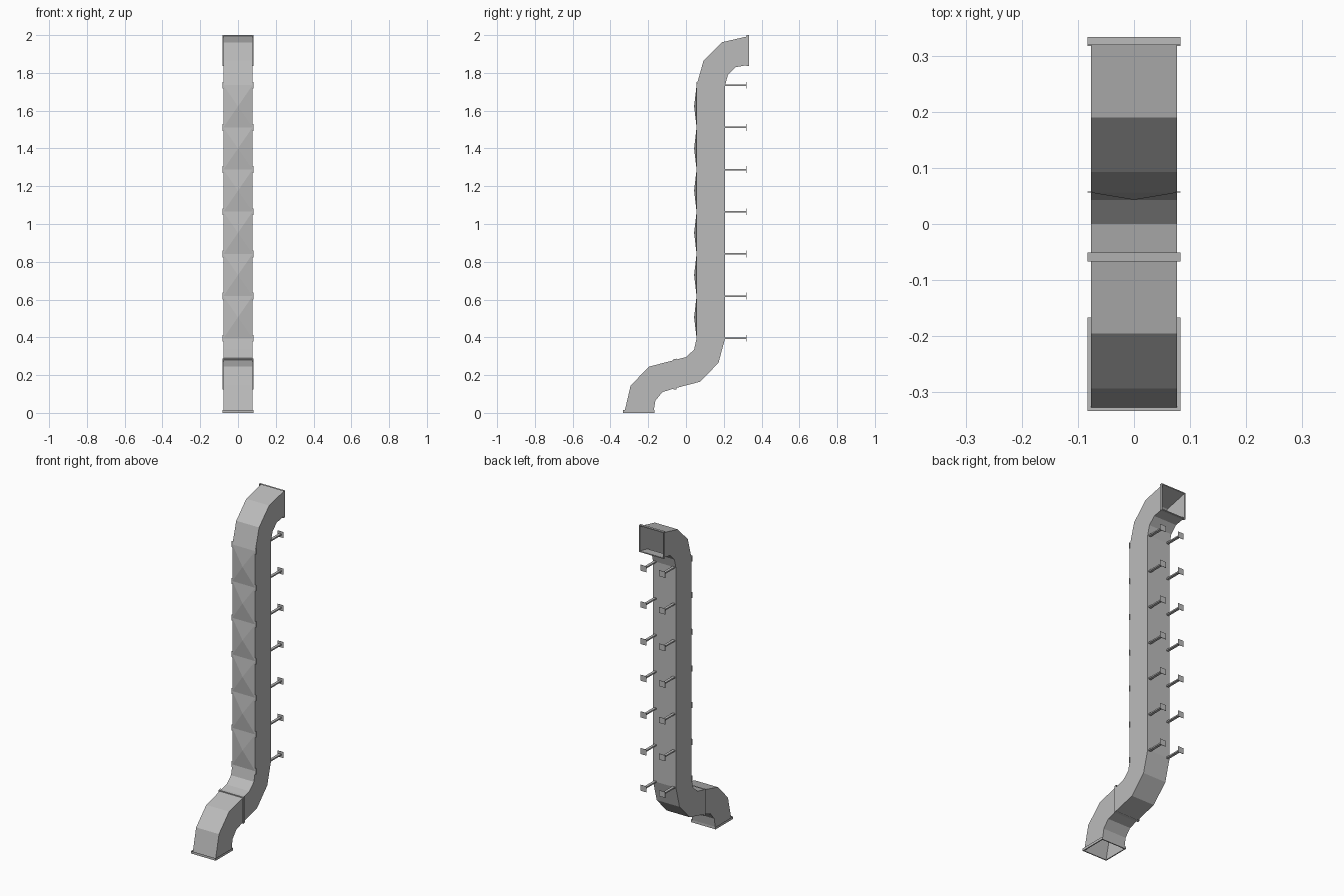
import bpy, bmesh
from mathutils import Vector

old = bpy.data.objects.get("Cube")
if old:
    bpy.data.objects.remove(old, do_unlink=True)

metal = bpy.data.materials.new("galvanised_grey")
metal.use_nodes = True
metal.diffuse_color = (0.5, 0.5, 0.5, 1)
metal.node_tree.nodes["Principled BSDF"].inputs["Base Color"].default_value = (0.5, 0.5, 0.5, 1)

HALF = 0.077     # half width of the duct
LIP = 0.006      # how far the flanges stand off the duct
LOW, HIGH, PANELS = 0.395, 1.735, 6
STEP = (HIGH - LOW) / PANELS


def finish(name, bm, normals=True):
    if normals:
        bmesh.ops.recalc_face_normals(bm, faces=bm.faces)
    mesh = bpy.data.meshes.new(name)
    bm.to_mesh(mesh)
    bm.free()
    mesh.materials.append(metal)
    obj = bpy.data.objects.new(name, mesh)
    bpy.context.collection.objects.link(obj)
    return obj


def ring(bm, front, back, half):
    """Rectangular cross-section between a front and a back (y, z) point."""
    return [bm.verts.new((x, *p)) for x, p in
            ((-half, front), (half, front), (half, back), (-half, back))]


def bridge(bm, a, b):
    for i in range(4):
        j = (i + 1) % 4
        bm.faces.new((a[i], a[j], b[j], b[i]))


# Duct: paired front and back outline points, open at both ends
front = [(-.327, 0), (-.293, .145), (-.195, .245), (-.06, .28), (0, .295), (.043, .335),
         (.056, LOW), (.056, HIGH), (.093, 1.865), (.19, 1.962), (.333, 1.995)]
back = [(-.173, 0), (-.162, .065), (-.125, .11), (-.06, .13), (.075, .165), (.172, .265),
        (.207, LOW), (.207, HIGH), (.222, 1.79), (.262, 1.83), (.333, 1.843)]
bm = bmesh.new()
rings = [ring(bm, f, b, HALF) for f, b in zip(front, back)]
for a, b in zip(rings, rings[1:]):
    bridge(bm, a, b)

# Straight front wall: swap the flat face for a column of shallow pyramids
wall = next(f for f in bm.faces if set(f.verts) == set(rings[6][:2] + rings[7][:2]))
bmesh.ops.delete(bm, geom=[wall], context='FACES_ONLY')
rows = [rings[6][:2]]
for i in range(1, PANELS):
    rows.append([bm.verts.new((x, .056, LOW + i * STEP)) for x in (-HALF, HALF)])
rows.append(rings[7][:2])
for i, (lo, hi) in enumerate(zip(rows, rows[1:])):
    tip = bm.verts.new((0, .043, LOW + (i + .5) * STEP))
    loop = [lo[0], lo[1], hi[1], hi[0]]
    for k in range(4):
        bm.faces.new((loop[k], loop[(k + 1) % 4], tip))
finish("duct", bm)


# Flanges: short bands standing just off the duct
def flange(name, f, b, along):
    f, b, along = Vector(f), Vector(b), Vector(along)
    out = (f - b).normalized() * LIP
    bm = bmesh.new()
    a = ring(bm, f + out, b - out, HALF + LIP)
    c = ring(bm, f + out + along, b - out + along, HALF + LIP)
    bridge(bm, a, c)
    inner = ring(bm, f, b, HALF)
    bridge(bm, inner, a)
    finish(name, bm)


flange("bottom_flange", front[0], back[0], (0, .015))
flange("top_flange", front[-1], back[-1], (-.014, 0))
flange("middle_flange", (-.067, .279), (-.067, .129), (.016, .002))


# Wall brackets: a flat bar with a square end plate, in pairs up the back
def box(bm, lo, hi):
    lo, hi = Vector(lo), Vector(hi)
    made = bmesh.ops.create_cube(bm, size=1)["verts"]
    bmesh.ops.scale(bm, vec=hi - lo, verts=made)
    bmesh.ops.translate(bm, vec=(lo + hi) / 2, verts=made)


for side, label in ((1, "left"), (-1, "right")):
    bm = bmesh.new()
    for i in range(PANELS + 1):
        z = LOW + i * STEP
        for x0, x1, y0, y1, h in ((.055, .071, .205, .318, .004),
                                  (.043, .083, .317, .319, .018),
                                  (.074, .083, .056, .058, .018)):
            xs = sorted((side * x0, side * x1))
            box(bm, (xs[0], y0, z - h), (xs[1], y1, z + h))
    finish(label + "_wall_brackets", bm)
